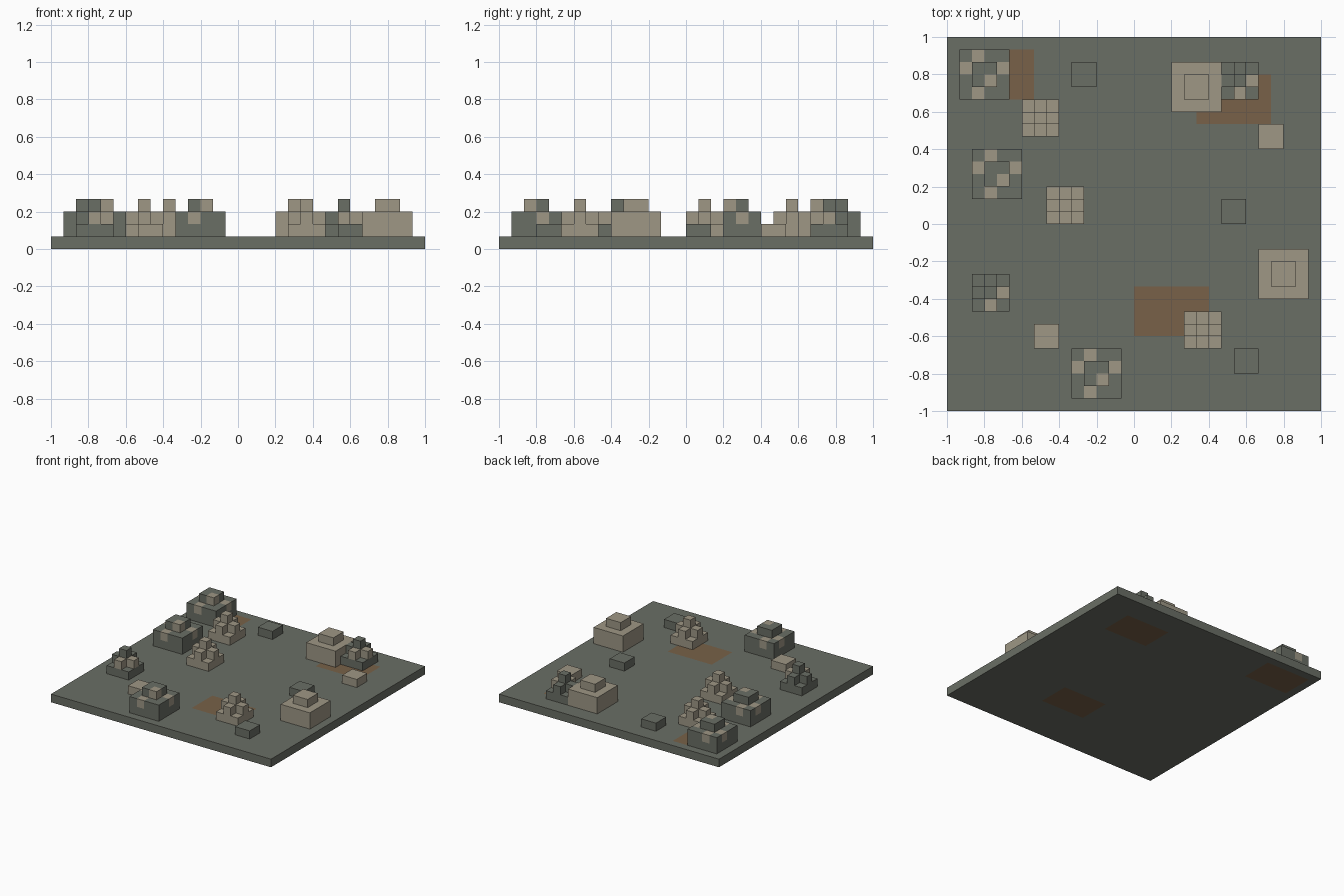
import bpy, bmesh
from mathutils import Vector

if "Cube" in bpy.data.objects:
    bpy.data.objects.remove(bpy.data.objects["Cube"])

N = 30                 # blocks along each side
U = 2.0 / N            # block size


def material(name, rgb):
    m = bpy.data.materials.new(name)
    m.diffuse_color = (*rgb, 1.0)
    m.use_nodes = True
    m.node_tree.nodes["Principled BSDF"].inputs["Base Color"].default_value = m.diffuse_color
    return m


DARK, LIGHT, BROWN = 0, 1, 2
mats = [material("dark_stone", (0.144, 0.156, 0.130)),
        material("pale_stone", (0.342, 0.309, 0.235)),
        material("brown_earth", (0.188, 0.120, 0.065))]

parts = {}             # part name -> {cell: colour}
filled = set()         # all occupied cells, for hiding inner faces


def fill(part, x, y, z, sx, sy, sz, colour):
    cells = parts.setdefault(part, {})
    for i in range(x, x + sx):
        for j in range(y, y + sy):
            for k in range(z, z + sz):
                cells[i, j, k] = colour
                filled.add((i, j, k))


# ground slab with earth patches running through it
fill("ground_slab", 0, 0, 0, N, N, 1, DARK)
for x, y in [(1, 25), (20, 23), (15, 6)]:
    fill("ground_slab", x, y, 0, 6, 4, 1, BROWN)

# low stones
for n, (x, y, c) in enumerate([(10, 26, DARK), (22, 15, DARK), (23, 3, DARK),
                               (25, 21, LIGHT), (7, 5, LIGHT)]):
    fill(f"low_stone_{n}", x, y, 1, 2, 2, 1, c)

# stepped pale boulders
for n, (x, y) in enumerate([(18, 24), (25, 9)]):
    fill(f"pale_boulder_{n}", x, y, 1, 4, 4, 2, LIGHT)
    fill(f"pale_boulder_{n}", x + 1, y + 1, 3, 2, 2, 1, LIGHT)

# stepped dark boulders with pale flecks
for n, (x, y) in enumerate([(1, 25), (2, 17), (10, 1)]):
    p = f"flecked_boulder_{n}"
    fill(p, x, y, 1, 4, 4, 2, DARK)
    fill(p, x + 1, y + 1, 3, 2, 2, 1, DARK)
    for i, j, k in [(1, 3, 2), (0, 2, 2), (3, 2, 2), (1, 0, 2), (2, 1, 3)]:
        fill(p, x + i, y + j, k, 1, 1, 1, LIGHT)

# rubble piles: square foot, cross, single block on top
for n, (x, y, c) in enumerate([(6, 22, LIGHT), (8, 15, LIGHT), (19, 5, LIGHT),
                               (2, 8, DARK), (22, 25, DARK)]):
    p = f"rubble_pile_{n}"
    fill(p, x, y, 1, 3, 3, 1, c)
    fill(p, x + 1, y, 2, 1, 3, 1, c)
    fill(p, x, y + 1, 2, 3, 1, 1, c)
    fill(p, x + 1, y + 1, 3, 1, 1, 1, c)
    fill(p, x + 1, y, 2, 1, 1, 1, LIGHT)
    fill(p, x + 2, y + 1, 2, 1, 1, 1, LIGHT)

# turn the cells into meshes, keeping only exposed faces
AXES = [Vector((1, 0, 0)), Vector((0, 1, 0)), Vector((0, 0, 1))]
for name, cells in parts.items():
    bm = bmesh.new()
    for cell, colour in cells.items():
        centre = Vector(cell) + Vector((0.5 - N / 2, 0.5 - N / 2, 0.5))
        for a in range(3):
            for s in (1, -1):
                d = AXES[a] * s
                if tuple(int(v) for v in Vector(cell) + d) in filled:
                    continue
                p, q = AXES[(a + 1) % 3], AXES[(a + 2) % 3] * s
                f = bm.faces.new([bm.verts.new((centre + (d + p * u + q * v) / 2) * U)
                                  for u, v in ((-1, -1), (1, -1), (1, 1), (-1, 1))])
                f.material_index = colour
    bmesh.ops.remove_doubles(bm, verts=bm.verts, dist=1e-4)
    bmesh.ops.dissolve_limit(bm, angle_limit=0.01, verts=bm.verts, edges=bm.edges,
                             delimit={'MATERIAL'})
    me = bpy.data.meshes.new(name)
    for m in mats:
        me.materials.append(m)
    bm.to_mesh(me)
    bm.free()
    bpy.context.collection.objects.link(bpy.data.objects.new(name, me))
